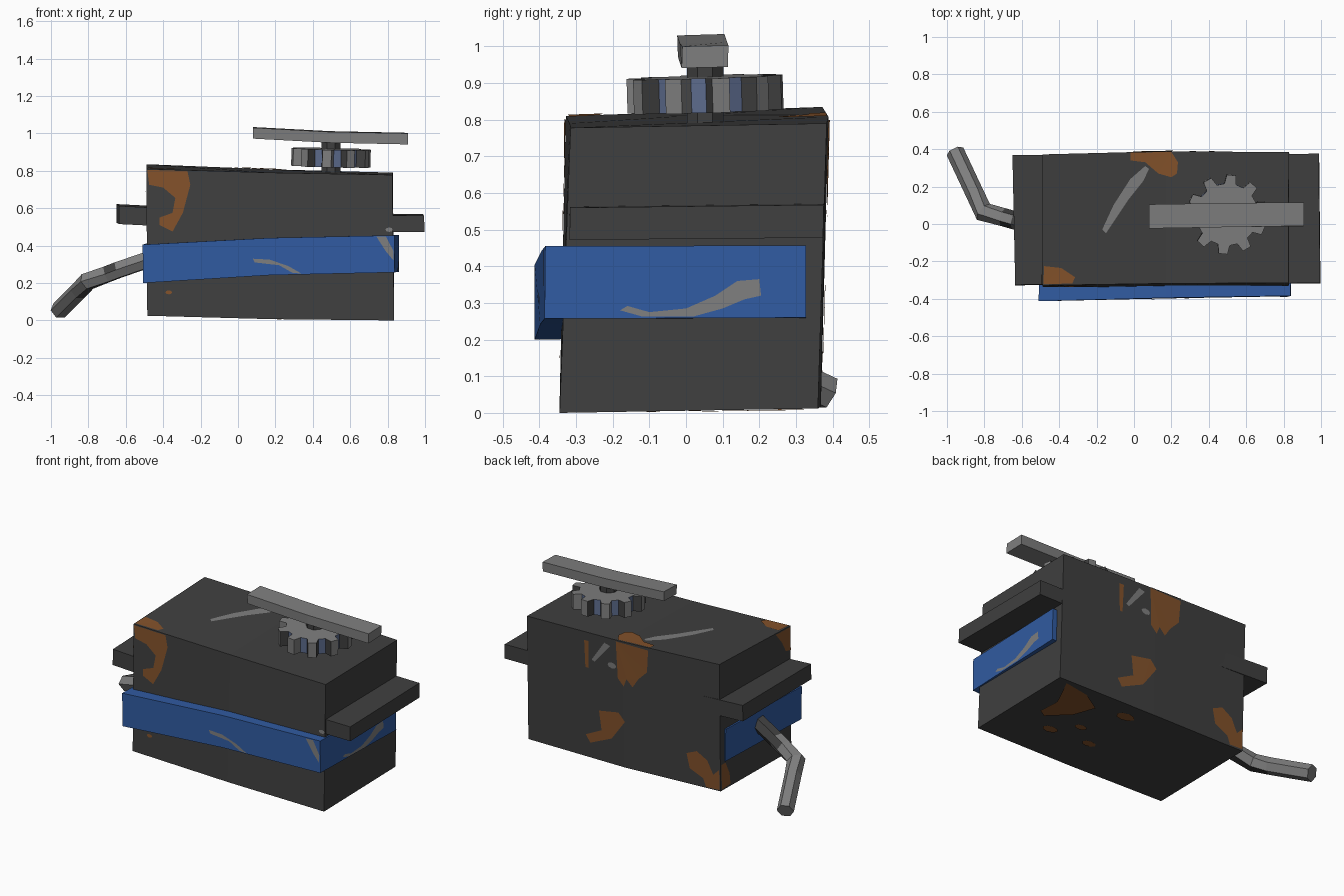
import bpy, bmesh, math
from mathutils import Vector, Euler
from mathutils.bvhtree import BVHTree

if "Cube" in bpy.data.objects:
    bpy.data.objects.remove(bpy.data.objects["Cube"])


def material(name, rgb):
    m = bpy.data.materials.new(name)
    m.diffuse_color = (*rgb, 1)
    m.use_nodes = True
    m.node_tree.nodes["Principled BSDF"].inputs["Base Color"].default_value = m.diffuse_color
    return m


DARK = material("dark iron", (0.05, 0.05, 0.05))
GRAY = material("bare steel", (0.21, 0.21, 0.21))
BLUE = material("blue paint", (0.03, 0.105, 0.36))
RUST = material("rust", (0.23, 0.085, 0.024))
WORN = material("worn blue steel", (0.11, 0.15, 0.27))


def finish(name, bm, *mats):
    bmesh.ops.recalc_face_normals(bm, faces=bm.faces)
    mesh = bpy.data.meshes.new(name)
    bm.to_mesh(mesh)
    bm.free()
    obj = bpy.data.objects.new(name, mesh)
    bpy.context.collection.objects.link(obj)
    for m in mats:
        mesh.materials.append(m)
    return obj


def loft(bm, rings):
    """Skin closed rings of points, returning the side faces ring by ring."""
    vs = [[bm.verts.new(p) for p in r] for r in rings]
    n = len(vs[0])
    sides = [[bm.faces.new((a[i], a[(i + 1) % n], b[(i + 1) % n], b[i]))
              for i in range(n)] for a, b in zip(vs, vs[1:])]
    bm.faces.new(vs[0])
    bm.faces.new(vs[-1])
    return sides


def beam(name, mat, rings):
    """Crooked box; corners run front-low, back-low, back-high, front-high."""
    bm = bmesh.new()
    loft(bm, rings)
    return finish(name, bm, mat)


# Main box, slightly bent along its length
body = beam("body", DARK, [
    [(-.485, -.345, .025), (-.485, .352, .035), (-.49, .372, .835), (-.49, -.328, .81)],
    [(.17, -.345, .007), (.17, .368, .017), (.17, .389, .808), (.17, -.318, .79)],
    [(.835, -.345, 0), (.835, .36, .012), (.828, .384, .79), (.825, -.315, .778)]])

# Slab whose ends stick out as side ledges
ledge = beam("side_ledge", DARK, [
    [(-.635, -.328, .515), (-.65, .368, .522), (-.65, .37, .622), (-.635, -.325, .612)],
    [(.17, -.32, .475), (.17, .37, .485), (.17, .37, .58), (.17, -.32, .57)],
    [(.997, -.318, .472), (.99, .374, .478), (.988, .376, .568), (.995, -.316, .56)]])

# Painted band around the front and sides
band = beam("blue_band", BLUE, [
    [(-.507, -.413, .2), (-.493, .315, .21), (-.495, .315, .41), (-.51, -.413, .405)],
    [(.17, -.398, .242), (.17, .33, .245), (.17, .33, .443), (.17, -.395, .441)],
    [(.838, -.386, .257), (.862, .328, .26), (.86, .328, .457), (.836, -.384, .455)]])

# Flat bar on top of the shaft
beam("top_bar", GRAY, [
    [(.08, -.022, .972), (.08, .103, .976), (.08, .105, 1.034), (.08, -.024, 1.03)],
    [(.49, -.015, .95), (.49, .11, .954), (.49, .112, 1.012), (.49, -.017, 1.008)],
    [(.908, -.012, .941), (.908, .114, .944), (.908, .116, 1.003), (.908, -.01, 1.0)]])


# Shaft
def circle(r, z, n):
    return [Vector((r * math.cos((i + .5) * math.tau / n),
                    r * math.sin((i + .5) * math.tau / n), z)) for i in range(n)]


bm = bmesh.new()
loft(bm, [circle(.054, .77, 8), circle(.054, .96, 8)])
finish("shaft", bm, DARK).location = (.497, .052, 0)

# Toothed wheel: ten teeth, with tips, flanks and valleys coloured apart
TEETH = 10
outline = []
for i in range(TEETH):
    for off, r in ((-11, .166), (-6.5, .213), (6.5, .213), (11, .166)):
        a = math.radians(12 + i * 360 / TEETH + off)
        outline.append((r * math.cos(a), r * math.sin(a)))
bm = bmesh.new()
sides = loft(bm, [[Vector((x, y, z)) for x, y in outline] for z in (-.047, .047)])[0]
for i, f in enumerate(sides):
    f.material_index = (1, 0, 1 if i % 8 < 4 else 0, 2)[i % 4]
gear = finish("gear", bm, GRAY, DARK, WORN)
gear.location = (.497, .052, .87)
gear.rotation_euler = Euler((.03, .025, 0))

# Bent six-sided crank with scuffed faces
path = [Vector(p) for p in ((-.45, -.03, .335), (-.64, .02, .27), (-.70, .037, .247),
                            (-.805, .065, .208), (-.85, .16, .16), (-.957, .388, .054))]
bm = bmesh.new()
rings = []
for i, p in enumerate(path):
    d0 = (p - path[max(i - 1, 0)]).normalized()
    d1 = (path[min(i + 1, len(path) - 1)] - p).normalized()
    t = (d0 + d1).normalized()
    u = t.cross(Vector((0, 0, 1))).normalized()
    v = t.cross(u)
    stretch = 1.12 if i == 3 else 1
    rings.append([p + .049 * (stretch * u * math.cos(a) + v * math.sin(a))
                  for a in (k * math.tau / 6 for k in range(6))])
crank_sides = loft(bm, rings)
bm.normal_update()
for i, ring in enumerate(crank_sides):
    for k, f in enumerate(ring):
        mid = f.calc_center_median() - (path[i] + path[i + 1]) / 2
        if (i == 0 and mid.y > 0) or (i == 1 and k % 2) or (i in (2, 3) and mid.z < -.03):
            f.material_index = 1
finish("crank", bm, GRAY, DARK)

# Paint marks: thin sheets dropped onto a surface along one axis
trees = {}


def mark(name, target, axis, side, mat, pts):
    if target.name not in trees:
        m = target.data
        trees[target.name] = BVHTree.FromPolygons([v.co for v in m.vertices],
                                                  [p.vertices for p in m.polygons])
    out = Vector((0, 0, 0))
    out[axis] = side
    bm = bmesh.new()
    verts = []
    for a, b in pts:
        start = Vector((a, b))
        start = Vector({0: (2 * side, a, b), 1: (a, 2 * side, b), 2: (a, b, 2 * side)}[axis])
        hit = trees[target.name].ray_cast(start, -out)[0]
        if hit is None:
            start[axis] = (.17, .02, .4)[axis] + side * (.66, .355, .4)[axis]
            hit = trees[target.name].find_nearest(start)[0]
        verts.append(bm.verts.new(hit + out * .004))
    face = bm.faces.new(verts)
    face.normal_update()
    if face.normal.dot(out) < 0:
        face.normal_flip()
    bmesh.ops.triangulate(bm, faces=[face])
    mesh = bpy.data.meshes.new(name)
    bm.to_mesh(mesh)
    bm.free()
    mesh.materials.append(mat)
    bpy.context.collection.objects.link(bpy.data.objects.new(name, mesh))


def spot(x, y, r):
    return [(x + r * math.cos(k * math.pi / 4), y + .6 * r * math.sin(k * math.pi / 4))
            for k in range(8)]


# Rust on the front, top, left end and back
mark("front_rust", body, 1, -1, RUST, [
    (-.485, .805), (-.27, .798), (-.255, .725), (-.295, .575), (-.35, .475),
    (-.42, .51), (-.42, .55), (-.35, .575), (-.335, .655), (-.40, .71), (-.475, .725)])
mark("front_rust_spot", body, 1, -1, RUST, spot(-.37, .15, .018))
mark("top_front_rust", body, 2, 1, RUST, [
    (-.48, -.225), (-.39, -.235), (-.315, -.285), (-.33, -.318), (-.485, -.322)])
mark("top_back_rust", body, 2, 1, RUST, [
    (-.02, .382), (.2, .385), (.235, .33), (.23, .27), (.2, .25),
    (.13, .27), (.06, .33), (-.02, .34)])
mark("left_top_rust", body, 0, -1, RUST, [
    (-.325, .805), (-.18, .81), (-.24, .74), (-.28, .67), (-.328, .66)])
mark("left_low_rust", body, 0, -1, RUST, [
    (.345, .045), (.26, .05), (.27, .12), (.31, .2), (.35, .2)])
mark("back_top_rust", body, 1, 1, RUST, [
    (-.01, .8), (.21, .8), (.2, .57), (.16, .53), (.14, .58), (.1, .54), (.06, .6), (0, .66)])
mark("back_streak_rust", body, 1, 1, RUST, [(.4, .75), (.43, .75), (.425, .58), (.405, .58)])
mark("back_blob_rust", body, 1, 1, RUST, [
    (.335, .33), (.2, .355), (.156, .307), (.25, .177), (.4, .11), (.43, .155), (.32, .21)])
mark("back_corner_rust", body, 1, 1, RUST, [
    (-.26, .22), (-.33, .25), (-.4, .21), (-.44, .13), (-.48, .17),
    (-.482, .045), (-.39, .04), (-.37, .09), (-.28, .13)])

# Rust underneath
mark("bottom_rust", body, 2, -1, RUST, [
    (.77, .34), (.6, .31), (.47, .23), (.52, .1), (.64, -.01), (.69, .02), (.68, .15)])
for i, (x, y, r) in enumerate(((.52, -.1, .05), (.25, -.09, .045), (.28, .26, .06), (.4, .02, .04))):
    mark(f"bottom_rust_spot_{i}", body, 2, -1, RUST, spot(x, y, r))

# Bare scratches
mark("top_scratch", body, 2, 1, GRAY, [
    (.08, .295), (.05, .23), (-.03, .13), (-.15, -.05), (-.17, -.03),
    (-.11, .1), (-.02, .24), (.06, .31)])
mark("back_scratch", body, 1, 1, GRAY, [(.25, .76), (.29, .77), (.38, .64), (.36, .63)])
mark("back_chip", body, 1, 1, GRAY, spot(.24, .64, .03))
mark("front_chip", body, 1, -1, GRAY, spot(.808, .485, .02))
mark("band_arc_scratch", band, 1, -1, GRAY, [
    (.08, .33), (.17, .325), (.27, .29), (.34, .25), (.29, .255), (.22, .295), (.09, .31)])
mark("band_corner_scratch", band, 1, -1, GRAY, [
    (.74, .448), (.79, .45), (.832, .37), (.832, .32), (.79, .37)])
mark("band_side_scratch", band, 0, 1, GRAY, [
    (-.18, .28), (-.16, .292), (-.1, .275), (0, .285), (.08, .32), (.14, .36), (.2, .365),
    (.205, .32), (.16, .31), (.1, .285), (.02, .263), (-.12, .263)])
